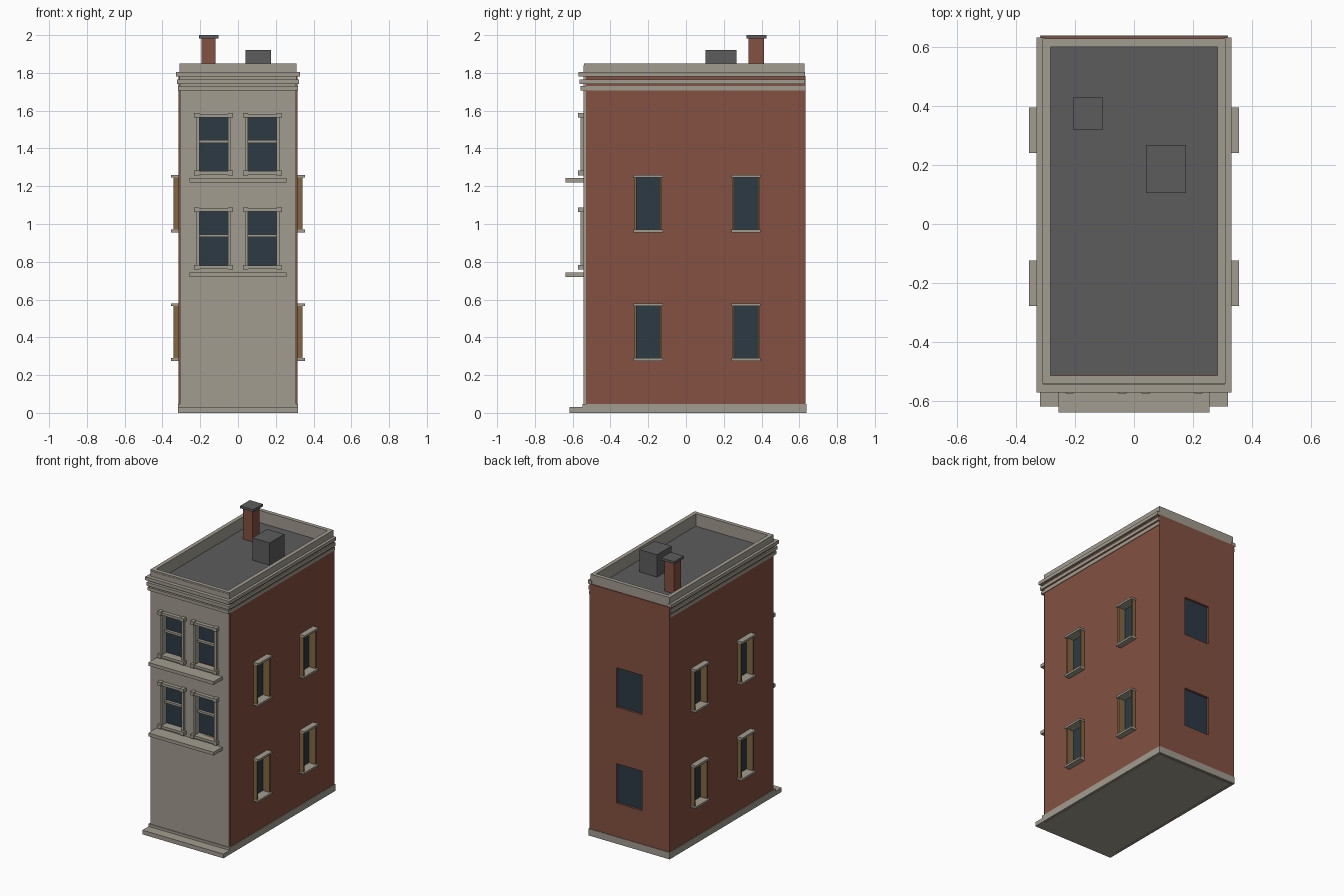
import bpy, bmesh
from mathutils import Matrix, Vector

if "Cube" in bpy.data.objects:
    bpy.data.objects.remove(bpy.data.objects["Cube"])


def material(name, r, g, b):
    m = bpy.data.materials.new(name)
    m.use_nodes = True
    m.diffuse_color = (r, g, b, 1)
    m.node_tree.nodes["Principled BSDF"].inputs["Base Color"].default_value = (r, g, b, 1)
    return m


stone = material("pale_stone", 0.36, 0.335, 0.28)
brick = material("red_brick", 0.23, 0.082, 0.053)
grey = material("roof_grey", 0.107, 0.107, 0.107)
glass = material("dark_glass", 0.026, 0.042, 0.06)
wood = material("ochre_wood", 0.22, 0.14, 0.055)


def boxes(name, mat, *spans):
    """One object made of boxes, each given as (x0, x1), (y0, y1), (z0, z1)."""
    bm = bmesh.new()
    for span in spans:
        size = Vector([abs(b - a) for a, b in span])
        mid = Vector([(a + b) / 2 for a, b in span])
        bmesh.ops.create_cube(bm, size=1, matrix=Matrix.Translation(mid) @ Matrix.Diagonal(size).to_4x4())
    mesh = bpy.data.meshes.new(name)
    bm.to_mesh(mesh)
    bm.free()
    if mat:
        mesh.materials.append(mat)
    ob = bpy.data.objects.new(name, mesh)
    bpy.context.collection.objects.link(ob)
    return ob


def ring(name, mat, x, front, back, t, z):
    """Rectangular wall ring of thickness t."""
    return boxes(name, mat,
                 ((-x, x), (front, front + t), z), ((-x, x), (back - t, back), z),
                 ((-x, -x + t), (front + t, back - t), z), ((x - t, x), (front + t, back - t), z))


# Overall sizes
W, FRONT, BACK = 0.314, -0.53, 0.633
FACE, ROOF, TOP = -0.542, 1.76, 1.85
holes = []

# Front windows: recessed sashes, surround with eared hood and sill
for floor, z in (("lower", 0.78), ("upper", 1.28)):
    top = z + 0.285
    for side, cx in (("right", -0.129), ("left", 0.129)):
        name = f"{floor}_{side}_front_window"
        holes.append(((cx - 0.077, cx + 0.077), (-0.6, -0.505), (z, top)))
        boxes(name + "_glass", glass, ((cx - 0.077, cx + 0.077), (-0.51, -0.504), (z, top)))
        mid = z + 0.157
        boxes(name + "_meeting_rail", stone, ((cx - 0.077, cx + 0.077), (-0.53, -0.508), (mid - 0.007, mid + 0.007)))
        parts = []
        for s in (-1, 1):
            parts.append(((cx + s * 0.075, cx + s * 0.092), (-0.558, -0.508), (z, top)))
            for ez in (z - 0.022, top - 0.002):
                parts.append(((cx + s * 0.075, cx + s * 0.103), (-0.573, -0.53), (ez, ez + 0.025)))
        parts.append(((cx - 0.075, cx + 0.075), (-0.568, -0.508), (z - 0.018, z)))
        parts.append(((cx - 0.075, cx + 0.075), (-0.568, -0.508), (top, top + 0.018)))
        boxes(name + "_surround", stone, *parts)
    boxes(floor + "_front_ledge", stone, ((-0.256, 0.256), (-0.638, -0.53), (z - 0.06, z - 0.037)))

# Side windows: projecting wooden jambs with stone sill and lintel
for floor, z in (("lower", 0.29), ("upper", 0.97)):
    top = z + 0.275
    for side, s in (("right", -1), ("left", 1)):
        for place, cy in (("front", -0.2), ("back", 0.317)):
            name = f"{floor}_{side}_{place}_side_window"
            holes.append(((s * 0.286, s * 0.4), (cy - 0.072, cy + 0.072), (z - 0.005, top + 0.005)))
            boxes(name + "_glass", glass, ((s * 0.285, s * 0.291), (cy - 0.07, cy + 0.07), (z, top)))
            boxes(name + "_jambs", wood,
                  *[((s * 0.286, s * 0.342), (cy + k * 0.063, cy + k * 0.074), (z, top)) for k in (-1, 1)])
            boxes(name + "_sill_and_lintel", stone,
                  *[((s * 0.286, s * 0.355), (cy - 0.077, cy + 0.077), (h, h + 0.014)) for h in (z - 0.014, top)])
    # Back windows
    holes.append(((-0.1, 0.1), (0.616, 0.7), (z - 0.005, top)))
    boxes(floor + "_back_window_glass", glass, ((-0.1, 0.1), (0.612, 0.618), (z - 0.005, top)))

# Brick body and stone facade, with the window openings cut through
body = boxes("brick_body", brick, ((-W, W), (FRONT, BACK), (0.004, ROOF)))
facade = boxes("stone_facade", stone, ((-0.308, 0.308), (FACE, FRONT + 0.002), (0.004, TOP - 0.01)))
cutter = boxes("opening_cutter", None, *holes)
cutter.hide_render = True
for ob in (body, facade):
    mod = ob.modifiers.new("openings", "BOOLEAN")
    mod.operation, mod.object, mod.solver = "DIFFERENCE", cutter, "EXACT"
    bpy.context.view_layer.objects.active = ob
    bpy.ops.object.modifier_apply(modifier=mod.name)
bpy.data.objects.remove(cutter)

# Plinth, front step and floor
ring("plinth", stone, 0.318, -0.548, 0.637, 0.012, (0, 0.048))
boxes("front_step", stone, ((-0.318, 0.318), (-0.617, -0.54), (0, 0.03)))
boxes("floor_slab", stone, ((-0.298, 0.298), (-0.54, 0.615), (0, 0.02)))

# Roof and parapet
boxes("roof_deck", grey, ((-0.29, 0.29), (-0.51, 0.61), (ROOF - 0.02, ROOF + 0.004)))
ring("brick_wall_top", brick, W, FRONT, BACK, 0.008, (ROOF - 0.01, 1.783))
ring("parapet", stone, 0.31, -0.54, 0.627, 0.028, (ROOF - 0.01, TOP))

# Stepped cornice along the front and both sides
for level, z0, z1, out in (("lower", 1.708, 1.73, 0.318), ("middle", 1.741, 1.765, 0.323), ("upper", 1.781, 1.805, 0.329)):
    y0 = FACE - (out - 0.302)
    boxes(level + "_cornice", stone,
          ((-out, out), (y0, -0.525), (z0, z1)),
          *[((s * 0.3, s * out), (-0.525, 0.63), (z0, z1)) for s in (-1, 1)])

# Chimney and roof hatch
boxes("chimney_stack", brick, ((-0.193, -0.119), (0.332, 0.412), (ROOF, 1.985)))
boxes("chimney_cap", grey, ((-0.207, -0.104), (0.32, 0.427), (1.983, 2.0)))
boxes("roof_hatch", grey, ((0.04, 0.176), (0.104, 0.267), (ROOF, 1.922)))
